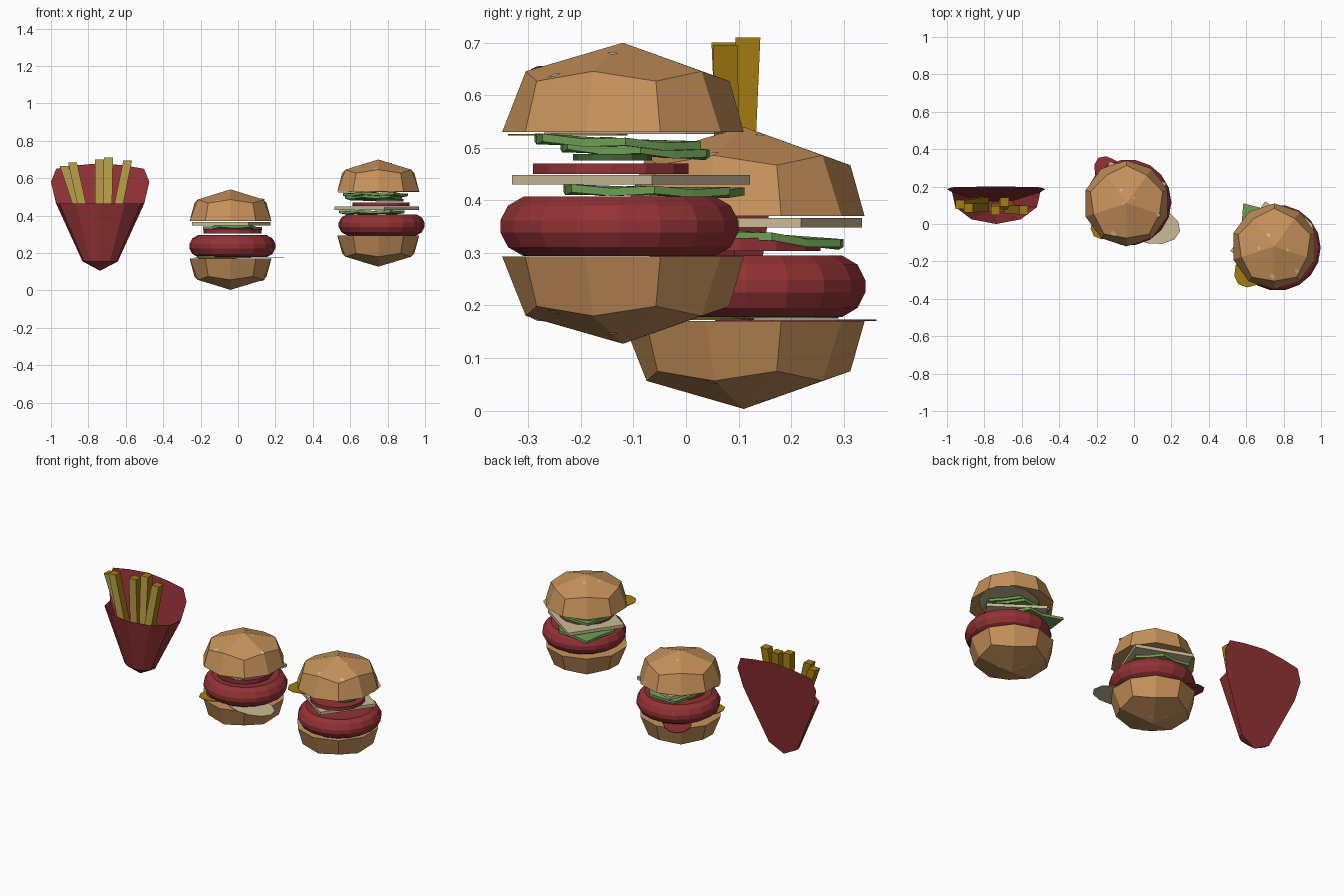
import bpy, bmesh, math
from mathutils import Vector
from mathutils.bvhtree import BVHTree

if "Cube" in bpy.data.objects:
    bpy.data.objects.remove(bpy.data.objects["Cube"])


def material(name, r, g, b):
    m = bpy.data.materials.new(name)
    m.diffuse_color = (r, g, b, 1)
    m.use_nodes = True
    m.node_tree.nodes["Principled BSDF"].inputs["Base Color"].default_value = m.diffuse_color
    return m


BUN = material("bun brown", 0.57, 0.29, 0.105)
RED = material("deep red", 0.29, 0.032, 0.036)
GREEN = material("lettuce green", 0.16, 0.35, 0.09)
PICKLE = material("pickle green", 0.06, 0.13, 0.035)
CREAM = material("cream", 0.60, 0.50, 0.31)
GOLD = material("dark gold", 0.37, 0.20, 0.005)
FRY = material("pale gold", 0.50, 0.36, 0.07)


def finish(name, bm, *mats, normals=True):
    if normals:
        bmesh.ops.recalc_face_normals(bm, faces=bm.faces)
    me = bpy.data.meshes.new(name)
    bm.to_mesh(me)
    bm.free()
    ob = bpy.data.objects.new(name, me)
    bpy.context.collection.objects.link(ob)
    for m in mats:
        me.materials.append(m)
    return ob


def bridge(bm, a, b):
    n = len(a)
    for i in range(n):
        j = (i + 1) % n
        bm.faces.new((a[i], a[j], b[j], b[i]))


def lathe(name, x, y, profile, n, mat):
    """Stack of (radius, z) rings, closed by flat caps."""
    bm = bmesh.new()
    rings = [[bm.verts.new((x + r * math.cos(i * math.tau / n),
                            y + r * math.sin(i * math.tau / n), z))
              for i in range(n)] for r, z in profile]
    for a, b in zip(rings, rings[1:]):
        bridge(bm, a, b)
    bm.faces.new(rings[0])
    bm.faces.new(rings[-1])
    return finish(name, bm, mat)


def bun(name, x, y, rim, apex, seeds):
    """Ten-sided dome with a zigzag shoulder, plus flat seeds on its skin."""
    bm = bmesh.new()
    h = apex - rim
    low, mid = [], []
    for i in range(10):
        a = (i + 0.5) * math.tau / 10
        c, s = math.cos(a), math.sin(a)
        r, k = (0.185, 0.68) if i % 2 else (0.203, 0.57)
        low.append(bm.verts.new((x + 0.23 * c, y + 0.23 * s, rim)))
        mid.append(bm.verts.new((x + r * c, y + r * s, rim + k * h)))
    tip = bm.verts.new((x, y, apex))
    bridge(bm, low, mid)
    for i in range(10):
        bm.faces.new((mid[i], mid[(i + 1) % 10], tip))
    bm.faces.new(low)
    bmesh.ops.recalc_face_normals(bm, faces=bm.faces)
    tree = BVHTree.FromBMesh(bm)
    finish(name, bm, BUN)
    sb = bmesh.new()
    up = 1 if h > 0 else -1
    for sx, sy, size in seeds:
        p, nrm, _, _ = tree.ray_cast(Vector((x + sx, y + sy, apex + up)), Vector((0, 0, -up)))
        if p is None:
            continue
        u = nrm.orthogonal().normalized()
        v = nrm.cross(u)
        p = p + nrm * 0.002
        sb.faces.new([sb.verts.new(p + (u * a * 0.7 + v * b) * size)
                      for a, b in ((-1, -1), (1, -1), (1, 1), (-1, 1))])
    finish(name + "_seeds", sb, CREAM, normals=False)


def slab(name, pts, thick, mat):
    """Closed sheet from an outline of 3D points, fanned about its middle."""
    bm = bmesh.new()
    mid = sum((Vector(p) for p in pts), Vector()) / len(pts)
    rings, centres = [], []
    for dz in (0, thick):
        rings.append([bm.verts.new(Vector(p) + Vector((0, 0, dz))) for p in pts])
        centres.append(bm.verts.new(mid + Vector((0, 0, dz))))
    bridge(bm, *rings)
    for ring, c in zip(rings, centres):
        for i in range(len(ring)):
            bm.faces.new((ring[i], ring[(i + 1) % len(ring)], c))
    return finish(name, bm, mat)


def splat(name, x, y, z, rx, ry, turn, mat, thick=0.003):
    t = math.radians(turn)
    pts = []
    for i in range(12):
        a = i * math.tau / 12
        u, v = rx * math.cos(a), ry * math.sin(a)
        pts.append((x + u * math.cos(t) - v * math.sin(t),
                    y + u * math.sin(t) + v * math.cos(t), z))
    slab(name, pts, thick, mat)


def lettuce(name, x, y, z, r, droop, point=1.0):
    """Uneven leaf with a corner to the back left, sagging towards the back."""
    pts = []
    for i in range(12):
        a = math.radians(i * 30 + 5)
        k = r * (1 + 0.06 * math.cos(i * math.pi)) * (point if i == 4 else 1)
        dx, dy = k * math.cos(a), k * math.sin(a)
        pts.append((x + dx, y + dy, z - droop * dy / r + 0.003 * (-1) ** i))
    slab(name, pts, 0.015, GREEN)


def cheese(name, x, y, z, turn):
    slab(name, [(x + 0.23 * math.cos(math.radians(turn + 90 * i)),
                 y + 0.23 * math.sin(math.radians(turn + 90 * i)), z)
                for i in range(4)], 0.018, CREAM)


def patty(name, x, y, lo, hi):
    h = hi - lo
    lathe(name, x, y, [(r, lo + k * h) for r, k in
                       ((0.15, 0.03), (0.185, 0), (0.215, 0.15), (0.23, 0.4), (0.23, 0.6),
                        (0.215, 0.85), (0.185, 1), (0.15, 0.97))], 18, RED)


# middle burger
SEEDS = [(-0.02, 0.0, 0.006), (0.04, 0.03, 0.008), (-0.07, -0.16, 0.014),
         (0.17, -0.06, 0.012), (-0.03, 0.07, 0.008)]
bun("middle_bottom_bun", -0.04, 0.11, 0.17, 0.003, SEEDS)
splat("middle_ketchup", -0.11, 0.24, 0.1705, 0.14, 0.08, 125, RED)
splat("middle_mayonnaise", 0.09, -0.005, 0.174, 0.16, 0.10, -12, CREAM)
splat("middle_mustard", -0.13, 0.02, 0.172, 0.12, 0.08, 225, GOLD)
splat("middle_pickle_back", -0.02, 0.20, 0.175, 0.09, 0.09, 0, PICKLE, 0.01)
splat("middle_pickle_front", -0.13, 0.04, 0.176, 0.09, 0.09, 0, GREEN, 0.008)
patty("middle_patty", -0.03, 0.115, 0.178, 0.295)
lathe("middle_tomato", -0.03, 0.105, [(0.155, 0.304), (0.155, 0.328)], 14, RED)
lettuce("middle_lettuce", -0.03, 0.15, 0.322, 0.15, 0.014, 1.15)
cheese("middle_cheese", -0.037, 0.125, 0.348, 24)
bun("middle_top_bun", -0.04, 0.11, 0.37, 0.54, SEEDS)

# right burger
SEEDS = [(-0.03, 0.06, 0.009), (-0.08, -0.01, 0.008), (0.07, -0.02, 0.009),
         (0.12, -0.13, 0.012), (-0.01, -0.16, 0.013)]
bun("right_bottom_bun", 0.75, -0.12, 0.293, 0.127, SEEDS)
patty("right_patty", 0.768, -0.127, 0.294, 0.407)
lettuce("right_lower_lettuce", 0.715, -0.075, 0.41, 0.165, 0.003, 1.3)
cheese("right_cheese", 0.742, -0.105, 0.43, 10)
lathe("right_tomato", 0.765, -0.143, [(0.152, 0.45), (0.152, 0.47)], 14, RED)
splat("right_pickle", 0.81, -0.14, 0.476, 0.075, 0.075, 0, PICKLE, 0.012)
lettuce("right_middle_lettuce", 0.725, -0.10, 0.487, 0.145, 0.008, 1.15)
lettuce("right_upper_lettuce", 0.735, -0.13, 0.502, 0.165, 0.008)
splat("right_mayonnaise", 0.78, -0.10, 0.526, 0.20, 0.16, 30, CREAM)
splat("right_mustard", 0.645, -0.225, 0.523, 0.13, 0.09, 228, GOLD)
bun("right_top_bun", 0.75, -0.12, 0.53, 0.70, SEEDS)

# fries box: faceted front pocket and leaning back panel
CX = -0.737


def lean(z):
    return 0.12 + (z - 0.105) * 0.14


bm = bmesh.new()
half = [(0.236, lean(0.465)), (0.218, 0.09), (0.132, 0.025)]
outline = [(-w, y) for w, y in half] + [(0, 0.0)] + [(w, y) for w, y in reversed(half)]
top, low = [], []
for w, y in outline:
    top.append(bm.verts.new((CX + w, y, 0.465)))
    low.append(bm.verts.new((CX + w * 0.4, lean(0.155) + (y - lean(0.465)) * 0.4, 0.155)))
tip = bm.verts.new((CX, lean(0.105), 0.105))
for i in range(len(top) - 1):
    bm.faces.new((low[i], low[i + 1], top[i + 1], top[i]))
    bm.faces.new((tip, low[i + 1], low[i]))
side = [(0.263, 0.58), (0.235, 0.65), (0.13, 0.668)]
crown = [(-w, z) for w, z in side] + [(0, 0.68)] + [(w, z) for w, z in reversed(side)]
crown = [bm.verts.new((CX + w, lean(z), z)) for w, z in crown]
bm.faces.new([tip, low[0], top[0]] + crown + [top[-1], low[-1]])
finish("fries_box", bm, RED)


# fries: square sticks, paler on the front
def fry(name, a, b, w=0.047):
    bm = bmesh.new()
    h = w / 2
    rings = [[bm.verts.new((p[0] + u * h, p[1] + v * h, p[2]))
              for u, v in ((-1, -1), (1, -1), (1, 1), (-1, 1))] for p in (a, b)]
    bridge(bm, *rings)
    bm.faces.new(rings[0])
    bm.faces.new(rings[1])
    bmesh.ops.recalc_face_normals(bm, faces=bm.faces)
    for f in bm.faces:
        f.material_index = 1 if f.normal.y < -0.7 else 0
    finish(name, bm, GOLD, FRY)


FRIES = [((-0.80, 0.09, 0.30), (-0.885, 0.085, 0.685)),
         ((-0.80, 0.12, 0.28), (-0.93, 0.105, 0.665)),
         ((-0.74, 0.09, 0.30), (-0.74, 0.072, 0.70)),
         ((-0.70, 0.10, 0.30), (-0.692, 0.118, 0.71)),
         ((-0.67, 0.08, 0.30), (-0.59, 0.075, 0.695))]
for i, (a, b) in enumerate(FRIES):
    fry(f"fry_{i + 1}", a, b)
